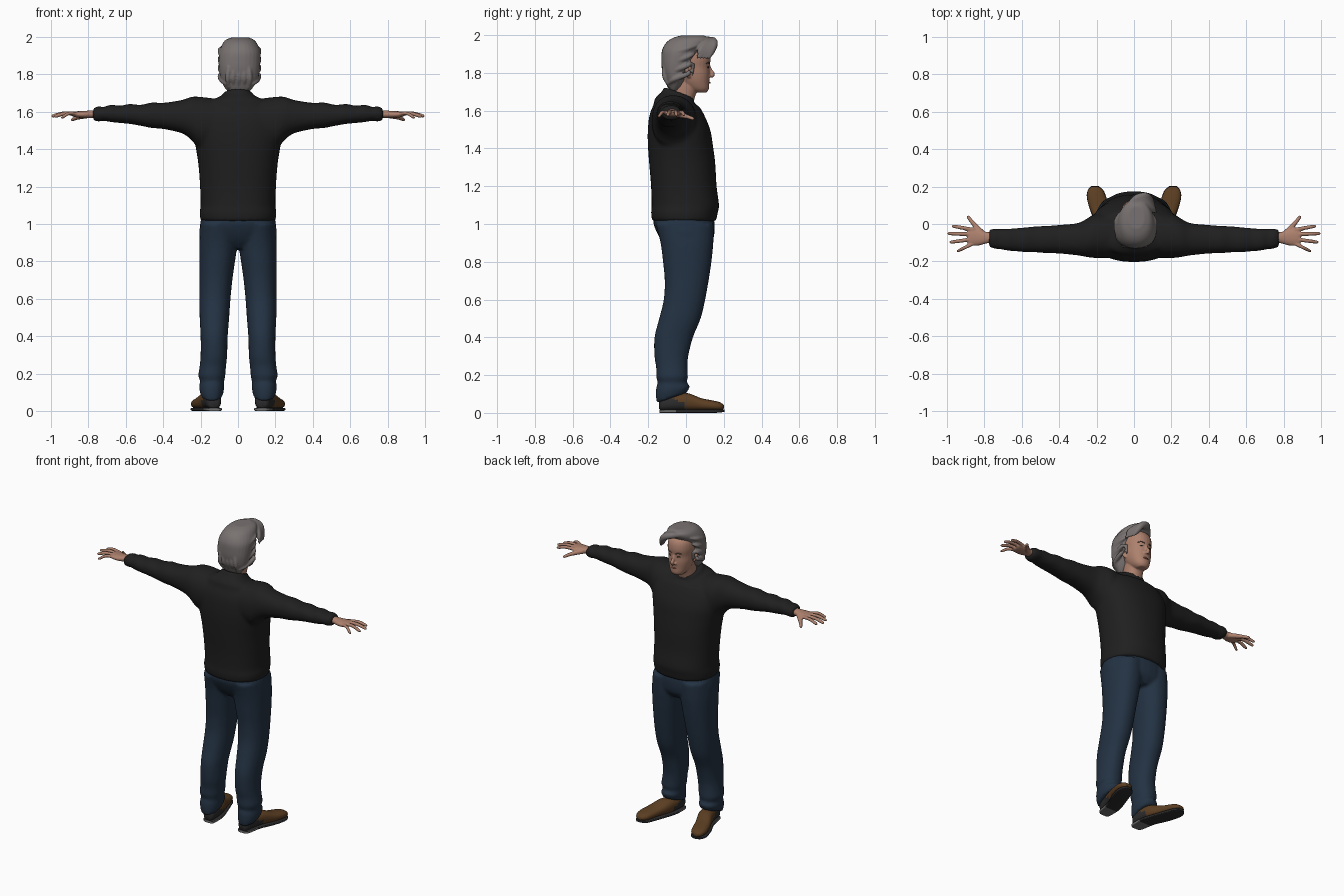
import bpy, bmesh, math
from mathutils import Vector

def mat(name, r, g, b):
    m = bpy.data.materials.new(name)
    m.diffuse_color = (r, g, b, 1)
    return m

BLACK = mat("black knit", .014, .014, .014)
DENIM = mat("blue denim", .017, .032, .056)
SKIN = mat("skin", .42, .22, .155)
HAIR = mat("grey hair", .19, .17, .165)
BROWN = mat("brown leather", .105, .048, .016)
DARK = mat("dark rubber", .025, .025, .027)
PALE = mat("pale heel", .16, .16, .16)
BROW = mat("dark brow", .09, .06, .045)
LIP = mat("lips", .3, .12, .09)

def spline(rows, steps=4):
    """Catmull-Rom interpolation of equal-length tuples."""
    out, n = [], len(rows)
    for i in range(n - 1):
        a, b, c, d = (rows[max(0, min(n - 1, i + k))] for k in (-1, 0, 1, 2))
        for s in range(steps):
            t = s / steps
            out.append([.5 * (2 * q + (r - p) * t + (2 * p - 5 * q + 4 * r - w) * t * t
                              + (3 * q - p - 3 * r + w) * t ** 3) for p, q, r, w in zip(a, b, c, d)])
    return out + [list(rows[-1])]

def skin_rings(bm, rings):
    vs = [[bm.verts.new(p) for p in r] for r in rings]
    n = len(vs[0])
    for a, b in zip(vs, vs[1:]):
        for i in range(n):
            bm.faces.new((a[i], a[(i + 1) % n], b[(i + 1) % n], b[i]))
    bm.faces.new(vs[0][::-1])
    bm.faces.new(vs[-1])

def loft(bm, rows, axis='z', side=1, power=2.2, n=28):
    """Rows: position, extents a0 a1 b0 b1, optional tilt along b."""
    rings = []
    for p, a0, a1, b0, b1, *tilt in spline(rows):
        ring = []
        for i in range(n):
            t = 2 * math.pi * i / n
            c, s = math.cos(t), math.sin(t)
            a = (a0 + a1) / 2 + (a1 - a0) / 2 * math.copysign(abs(c) ** (2 / power), c)
            db = (b1 - b0) / 2 * math.copysign(abs(s) ** (2 / power), s)
            b, q = (b0 + b1) / 2 + db, p + (tilt[0] * db if tilt else 0)
            x, y, z = {'z': (a, b, q), 'x': (q, a, b), 'y': (a, q, b)}[axis]
            ring.append((side * x, y, z))
        rings.append(ring)
    skin_rings(bm, rings)

def tube(bm, rows, flat=1.0, side=1, n=12):
    """Rows: x, y, z, radius."""
    rows = spline(rows, 5)
    pts = [Vector((side * r[0], r[1], r[2])) for r in rows]
    rings = []
    for i, p in enumerate(pts):
        d = (pts[min(i + 1, len(pts) - 1)] - pts[max(i - 1, 0)]).normalized()
        u = d.cross(Vector((0, 0, 1)) if abs(d.z) < .9 else Vector((0, 1, 0))).normalized()
        v, r = d.cross(u), max(rows[i][3], .001)
        rings.append([p + r * (u * math.cos(k * math.tau / n) + v * flat * math.sin(k * math.tau / n))
                      for k in range(n)])
    skin_rings(bm, rings)

def finish(name, bm, *mats, voxel=0, smooth=4):
    bmesh.ops.recalc_face_normals(bm, faces=bm.faces)
    me = bpy.data.meshes.new(name)
    bm.to_mesh(me)
    bm.free()
    for m in mats:
        me.materials.append(m)
    ob = bpy.data.objects.new(name, me)
    bpy.context.collection.objects.link(ob)
    me.shade_smooth()
    if voxel:
        r = ob.modifiers.new("fuse", 'REMESH')
        r.mode, r.voxel_size, r.use_smooth_shade = 'VOXEL', voxel, True
        s = ob.modifiers.new("soften", 'SMOOTH')
        s.factor, s.iterations = .5, smooth
    else:
        bpy.context.view_layer.objects.active = ob
        ob.select_set(True)
        bpy.ops.object.shade_smooth_by_angle(angle=math.radians(50))
        ob.select_set(False)
    return ob

# Sweater: torso, sleeves and collar fused together
bm = bmesh.new()
loft(bm, [(1.015, -.2, .2, -.18, .16), (1.06, -.205, .205, -.185, .168), (1.1, -.2, .2, -.182, .175),
          (1.2, -.203, .203, -.185, .162), (1.32, -.212, .212, -.195, .155), (1.42, -.228, .228, -.202, .142),
          (1.5, -.24, .24, -.202, .128), (1.58, -.23, .23, -.192, .095, -.1), (1.64, -.17, .17, -.165, .06, -.2),
          (1.675, -.095, .095, -.125, .04, -.32), (1.69, -.07, .07, -.105, .03, -.35)], power=2.3, n=40)
for s in (1, -1):
    loft(bm, [(.08, -.18, .05, 1.42, 1.665), (.2, -.182, .055, 1.405, 1.68), (.25, -.177, .03, 1.45, 1.68),
              (.3, -.168, .005, 1.485, 1.663), (.4, -.158, -.005, 1.508, 1.648), (.46, -.156, -.01, 1.513, 1.65),
              (.52, -.152, -.012, 1.525, 1.637), (.58, -.151, -.018, 1.535, 1.642), (.63, -.146, -.022, 1.54, 1.632),
              (.68, -.142, -.026, 1.545, 1.638), (.72, -.134, -.026, 1.552, 1.625), (.745, -.133, -.024, 1.547, 1.63),
              (.775, -.122, -.03, 1.555, 1.618)], 'x', s)
tube(bm, [(.073 * math.cos(t), -.038 + .072 * math.sin(t), 1.688 - .026 * math.sin(t), .012)
          for t in [k * math.tau / 12 for k in range(13)]])
finish("sweater", bm, BLACK, voxel=.011)

# Jeans: hips and two legs with creased cuffs
bm = bmesh.new()
loft(bm, [(.87, -.12, .12, -.09, .11), (.92, -.2, .2, -.135, .145), (1, -.203, .203, -.172, .152),
          (1.05, -.19, .19, -.165, .14)])
for s in (1, -1):
    loft(bm, [(1, 0, .2, -.16, .148), (.9, .002, .207, -.135, .145), (.8, .016, .207, -.122, .135),
              (.7, .03, .206, -.113, .12), (.6, .04, .206, -.118, .102), (.5, .047, .205, -.142, .078),
              (.4, .055, .2, -.167, .037), (.3, .058, .2, -.167, .012), (.24, .064, .205, -.158, .008),
              (.19, .068, .212, -.158, .01), (.16, .074, .203, -.15, .004, .1), (.125, .074, .208, -.16, .022, .25),
              (.08, .082, .197, -.155, .006, .35)], side=s)
finish("jeans", bm, DENIM, voxel=.01, smooth=3)

# Hands: palm, wrist, thumb and four fingers
for s, label in ((1, "right"), (-1, "left")):
    bm = bmesh.new()
    loft(bm, [(.755, -.1, -.045, 1.565, 1.61), (.79, -.104, -.042, 1.567, 1.607), (.83, -.115, -.03, 1.566, 1.604),
              (.875, -.116, -.024, 1.572, 1.602), (.89, -.108, -.03, 1.578, 1.598)], 'x', s)
    for y0, x1, y1, z1, r in ((-.032, .975, -.01, 1.576, .0105), (-.056, .997, -.05, 1.575, .011),
                              (-.08, .985, -.098, 1.573, .0105), (-.103, .948, -.146, 1.568, .0095)):
        tube(bm, [(.855, y0, 1.588, r), (.855 * .5 + x1 * .5, (y0 + y1) / 2, 1.592, r),
                  (x1 - .012, y1 + (y0 - y1) * .1, z1 + .004, r * .85), (x1, y1, z1, r * .35)], side=s)
    tube(bm, [(.8, -.06, 1.582, .016), (.835, -.025, 1.576, .015), (.865, .01, 1.567, .011),
              (.885, .035, 1.558, .009), (.892, .043, 1.556, .004)], side=s)
    finish(label + "_hand", bm, SKIN, voxel=.0045, smooth=2)

# Shoes: uppers with dark heel panels, dark soles with a pale heel edge
for s, label in ((1, "right"), (-1, "left")):
    bm = bmesh.new()
    loft(bm, [(-.142, .11, .15, .02, .07), (-.125, .094, .168, .012, .085), (-.06, .09, .182, .012, .1),
              (.01, .1, .205, .012, .104), (.08, .128, .236, .012, .078), (.14, .148, .251, .012, .066),
              (.18, .165, .246, .014, .056), (.2, .19, .228, .022, .042)], 'y', s, 2.4)
    for f in bm.faces:
        c = f.calc_center_median()
        f.material_index = 1 if c.y < .0 and c.z < .075 - max(0, c.y + .06) * .5 else 0
    finish(label + "_shoe", bm, BROWN, DARK)
    bm = bmesh.new()
    loft(bm, [(-.14, .1, .155, 0, .016), (-.12, .088, .172, 0, .018), (-.03, .09, .19, 0, .018),
              (.06, .118, .23, 0, .018), (.14, .147, .252, 0, .018), (.18, .163, .247, .002, .018),
              (.203, .19, .228, .006, .018)], 'y', s, 5)
    for f in bm.faces:
        c = f.calc_center_median()
        f.material_index = 1 if c.y < -.06 and abs(f.normal.z) < .8 and c.z < .012 else 0
    finish(label + "_sole", bm, DARK, PALE)

# Head: skull, jaw, neck, nose, chin and ears
bm = bmesh.new()
loft(bm, [(1.696, -.025, .035, .05, .108), (1.715, -.045, .055, .01, .121), (1.75, -.062, .072, -.03, .123),
          (1.79, -.072, .082, -.06, .126), (1.83, -.075, .085, -.08, .125), (1.88, -.08, .09, -.09, .13),
          (1.93, -.07, .08, -.08, .115), (1.97, -.03, .04, -.04, .06)])
loft(bm, [(1.63, -.06, .06, -.09, .035), (1.68, -.056, .058, -.08, .05), (1.73, -.052, .06, -.07, .07),
          (1.77, -.05, .06, -.06, .07)])
tube(bm, [(.005, .12, 1.845, .006), (.005, .13, 1.815, .009), (.005, .141, 1.793, .012), (.005, .132, 1.777, .009)])
for s in (-1, 1):
    tube(bm, [(.005 + s * .012, .128, 1.786, .009), (.005 + s * .016, .124, 1.78, .006)])
    tube(bm, [(.005 + s * .012, .118, 1.85, .007), (.005 + s * .05, .103, 1.85, .007)])
    tube(bm, [(.005 + s * .075, .015, 1.775, .008), (.005 + s * .086, .008, 1.8, .012),
              (.005 + s * .086, .002, 1.825, .01)])
finish("head", bm, SKIN, voxel=.005, smooth=2)

# Face details: brows, eyes and lips
brows, lips, eyes = bmesh.new(), bmesh.new(), bmesh.new()
for s in (-1, 1):
    tube(brows, [(.005 + s * .014, .125, 1.849, .003), (.005 + s * .032, .121, 1.855, .004),
                 (.005 + s * .054, .106, 1.85, .002)])
    tube(eyes, [(.005 + s * .02, .121, 1.829, .001), (.005 + s * .032, .116, 1.83, .005),
                (.005 + s * .045, .109, 1.829, .001)])
tube(lips, [(-.02, .116, 1.747, .001), (-.006, .122, 1.749, .004), (.005, .125, 1.748, .005),
            (.016, .122, 1.749, .004), (.03, .116, 1.747, .001)])
finish("eyebrows", brows, BROW)
finish("eyes", eyes, DARK)
finish("lips", lips, LIP)

# Hair: cap, side-swept fringe and locks
bm = bmesh.new()
loft(bm, [(1.705, -.05, .06, -.085, -.045), (1.73, -.072, .08, -.1, -.02), (1.77, -.09, .105, -.115, 0),
          (1.82, -.1, .115, -.128, .022), (1.87, -.104, .12, -.131, .05), (1.92, -.1, .12, -.127, .085),
          (1.96, -.085, .105, -.105, .12), (1.985, -.065, .085, -.07, .125), (1.998, -.03, .055, -.025, .095)])
for k in range(5):  # fringe sweeping from the parting to one side
    u = k / 4
    tube(bm, [(-.055 + .02 * u, .05 + .04 * u, 1.955 + .012 * u, .012), (-.01 + .02 * u, .1 + .035 * u, 1.972, .02),
              (.05 + .01 * u, .115 + .033 * u, 1.962 - .01 * u, .021),
              (.098 - .01 * u, .08 + .05 * u, 1.925 - .02 * u, .017), (.118 - .014 * u, .06 + .06 * u, 1.875, .004)])
for s in (-1, 1):  # locks combed back over the sides, and sideburns
    for k in range(4):
        z = 1.93 - .045 * k
        tube(bm, [(.008 + s * .085, .06 - .016 * k, z + .015, .006), (.008 + s * .104, .01, z, .013),
                  (.008 + s * .09, -.065, z - .03, .014), (.008 + s * .05, -.11 + .004 * k, z - .06, .004)])
    tube(bm, [(.006 + s * .088, .035, 1.85, .012), (.006 + s * .083, .035, 1.81, .008), (.006 + s * .08, .033, 1.785, .003)])
for k in range(5):  # tapered locks at the nape
    x = -.05 + .027 * k
    tube(bm, [(x, -.115, 1.84, .01), (x * 1.1, -.112, 1.78, .014), (x, -.088, 1.725 + .008 * (k % 2), .005)])
finish("hair", bm, HAIR, voxel=.0055, smooth=2)
